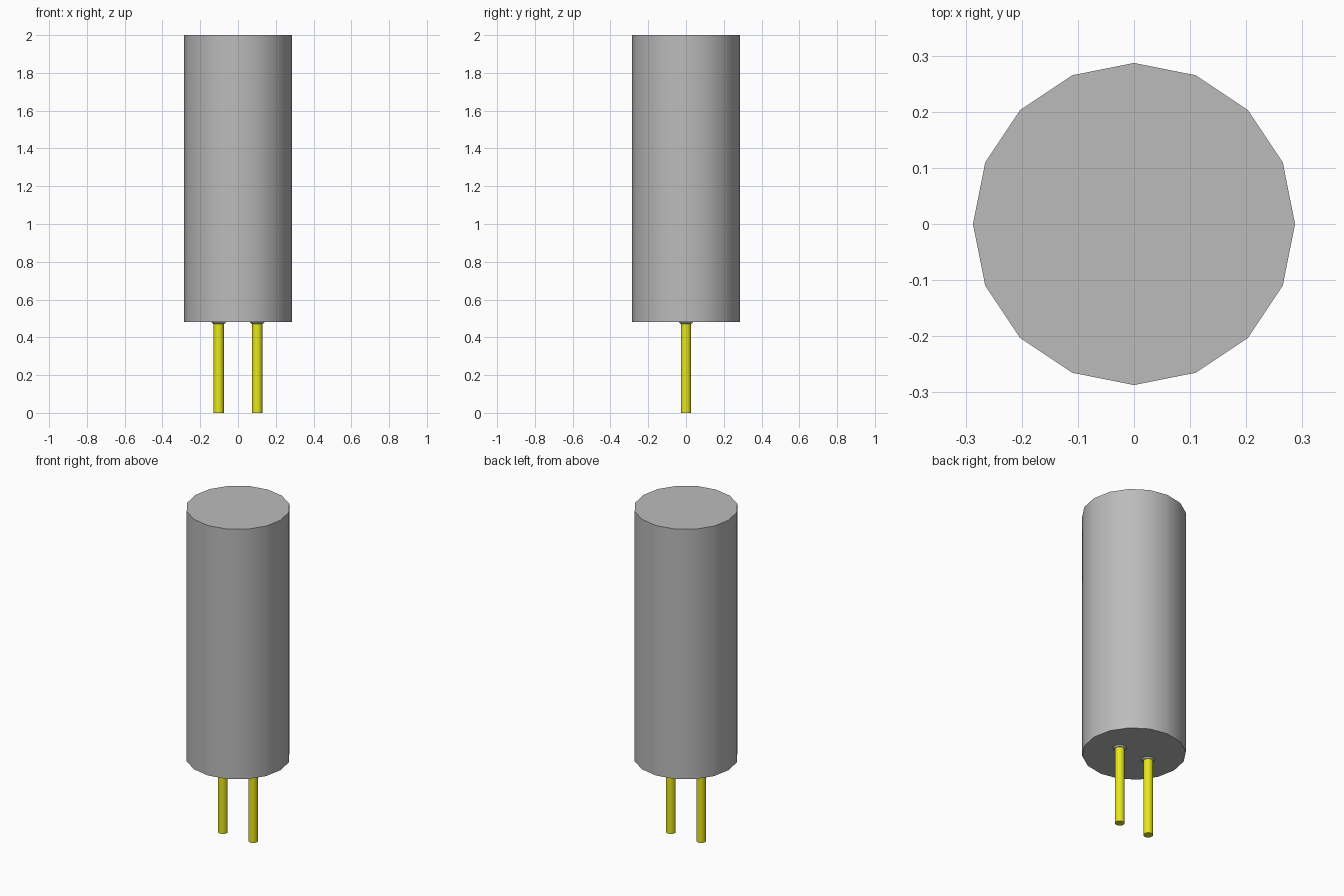
import bpy
import math

if "Cube" in bpy.data.objects:
    bpy.data.objects.remove(bpy.data.objects["Cube"])


def material(name, rgb):
    mat = bpy.data.materials.new(name)
    mat.use_nodes = True
    mat.diffuse_color = (*rgb, 1)
    mat.node_tree.nodes["Principled BSDF"].inputs["Base Color"].default_value = (*rgb, 1)
    return mat


def rod(name, x, z0, z1, r0, r1, mat):
    """Upright 16-sided rod from z0 (radius r0) to z1 (radius r1)."""
    bpy.ops.mesh.primitive_cone_add(vertices=16, radius1=r0, radius2=r1,
                                    depth=z1 - z0, location=(x, 0, (z0 + z1) / 2))
    obj = bpy.context.object
    obj.name = name
    obj.data.materials.append(mat)
    bpy.ops.object.shade_smooth_by_angle(angle=math.radians(30))
    return obj


grey = material("grey casing", (0.5, 0.5, 0.5))
yellow = material("yellow metal", (0.8, 0.8, 0.01))

BASE, TOP = 0.48, 2.0

# Casing
rod("casing", 0, BASE, TOP, 0.287, 0.287, grey)

# Two pins, each with a shallow collar where it enters the casing
for side, x in (("left", 0.102), ("right", -0.102)):
    rod(side + "_pin", x, 0, BASE + 0.01, 0.027, 0.027, yellow)
    rod(side + "_collar", x, BASE - 0.009, BASE + 0.005, 0.029, 0.043, grey)
